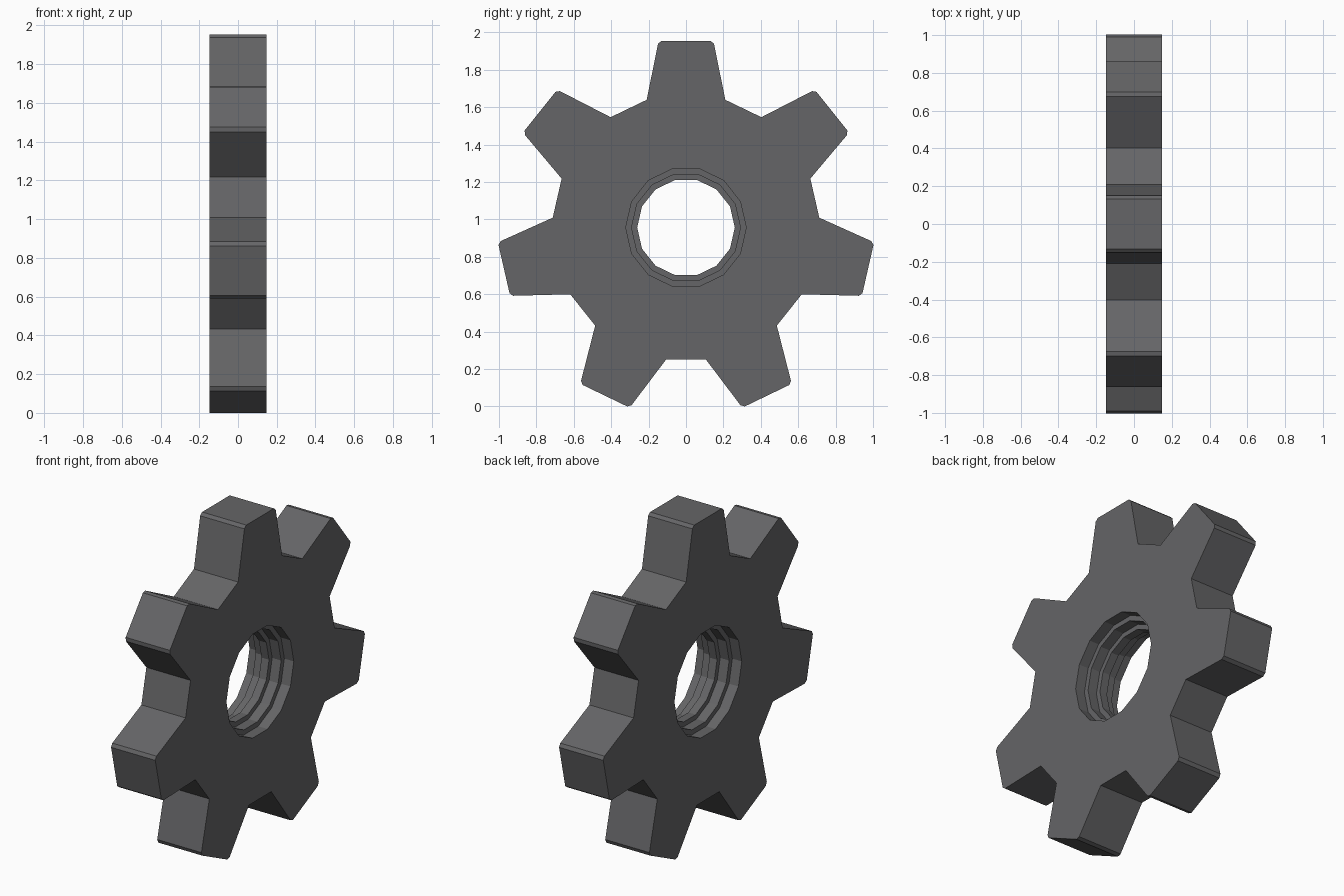
import bpy, bmesh, math

if "Cube" in bpy.data.objects:
    bpy.data.objects.remove(bpy.data.objects["Cube"])

TEETH = 7
HALF = 0.148       # half thickness along x
CZ = 0.956         # height of the gear axis
STEP = 2 * math.pi / TEETH

# Right half of one tooth: (sideways, outward) from root to tip
TOOTH = [(0.21, 0.683), (0.15, 0.982), (0.132, 0.998)]
# Stepped bore, (x, radius) from the +x face to the -x face
BORE = [(HALF, 0.322), (0.085, 0.322), (0.085, 0.291), (0.025, 0.291), (0.025, 0.261)]
BORE += [(-x, r) for x, r in reversed(BORE)]

bm = bmesh.new()


def place(x, side, out, k):
    """Vertex for tooth k, given in tooth-local coordinates."""
    a = k * STEP
    y = side * math.cos(a) + out * math.sin(a)
    z = out * math.cos(a) - side * math.sin(a)
    return bm.verts.new((x, y, z + CZ))


# Closed tooth outlines on both faces, plus bore rings with two points per tooth
outline = [(-s, o) for s, o in TOOTH] + TOOTH[::-1]
faces = [[[place(x, s, o, k) for s, o in outline] for k in range(TEETH)] for x in (HALF, -HALF)]
h = STEP / 4
rings = [[place(x, sg * r * math.sin(h), r * math.cos(h), k) for k in range(TEETH) for sg in (-1, 1)]
         for x, r in BORE]

# Flat faces: each tooth, the web below it and the web below each valley
for side, ring in zip(faces, (rings[0], rings[-1])):
    for k in range(TEETH):
        t, n = side[k], side[(k + 1) % TEETH]
        l, r, nl = ring[2 * k], ring[2 * k + 1], ring[(2 * k + 2) % len(ring)]
        bm.faces.new(t)
        bm.faces.new((t[0], t[-1], r, l))
        bm.faces.new((t[-1], n[0], nl, r))


def bridge(a, b):
    for i in range(len(a)):
        j = (i + 1) % len(a)
        bm.faces.new((a[i], a[j], b[j], b[i]))


# Outer rim walls and the stepped bore walls
bridge(*[[v for tooth in side for v in tooth] for side in faces])
for a, b in zip(rings, rings[1:]):
    bridge(a, b)
bmesh.ops.recalc_face_normals(bm, faces=bm.faces)

mesh = bpy.data.meshes.new("gear")
bm.to_mesh(mesh)
bm.free()
mat = bpy.data.materials.new("dark grey metal")
mat.diffuse_color = (0.13, 0.13, 0.135, 1)
mat.use_nodes = True
mat.node_tree.nodes["Principled BSDF"].inputs["Base Color"].default_value = mat.diffuse_color
mesh.materials.append(mat)
gear = bpy.data.objects.new("gear", mesh)
bpy.context.collection.objects.link(gear)
